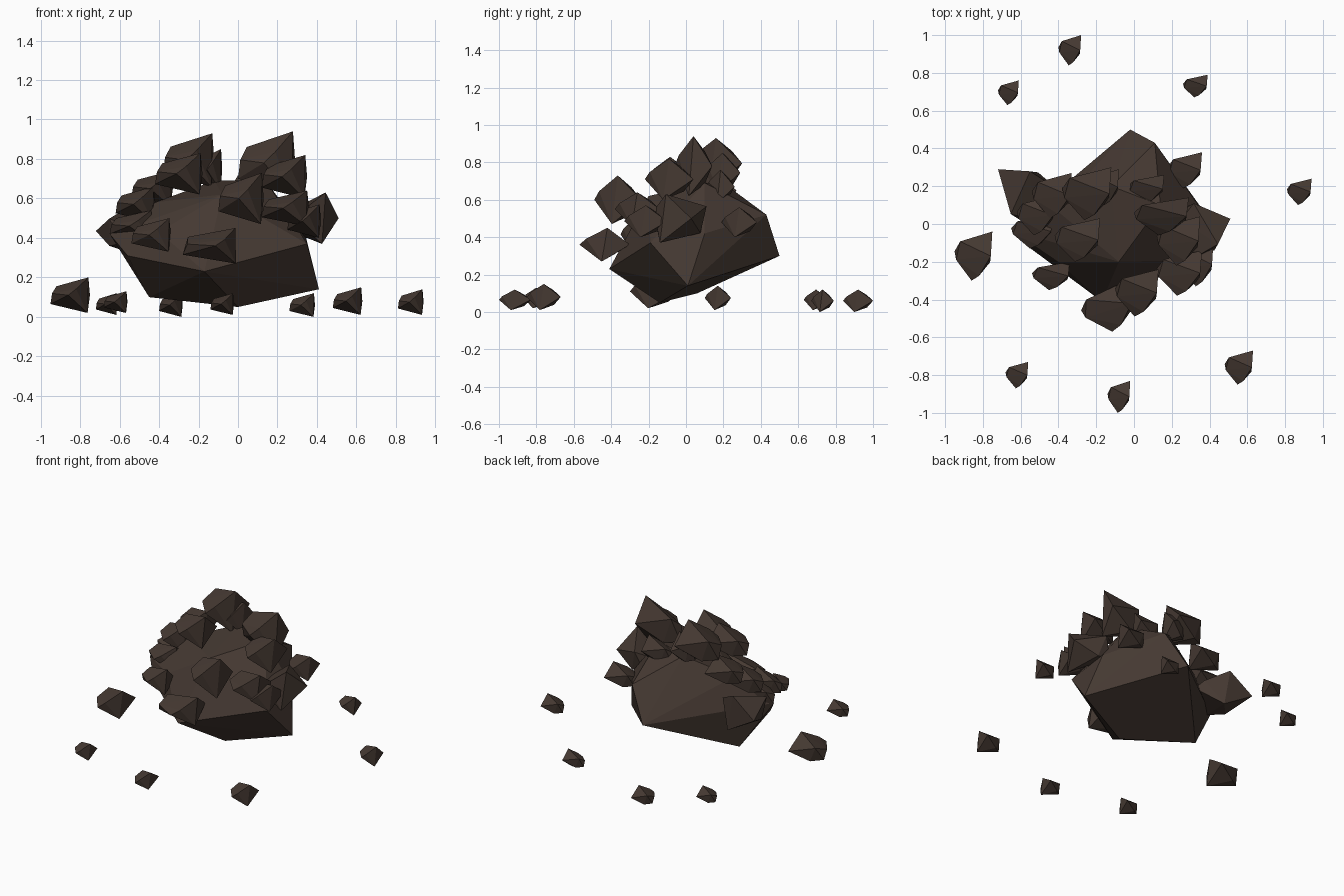
import bpy, bmesh
from math import radians
from mathutils import Matrix, Vector

rock = bpy.data.materials.new("dark_brown_rock")
rock.diffuse_color = (0.060, 0.041, 0.032, 1)


def hull(name, points):
    """Flat-faced stone wrapped around a few corner points."""
    bm = bmesh.new()
    for p in points:
        bm.verts.new(p)
    bmesh.ops.convex_hull(bm, input=bm.verts)
    inner = [v for v in bm.verts if not v.link_faces]
    bmesh.ops.delete(bm, geom=inner, context='VERTS')
    bmesh.ops.recalc_face_normals(bm, faces=bm.faces)
    mesh = bpy.data.meshes.new(name)
    bm.to_mesh(mesh)
    bm.free()
    mesh.materials.append(rock)
    bpy.context.collection.objects.link(bpy.data.objects.new(name, mesh))


# Angular shard, peak towards upper right
SHARD = [(0.92, 0.0, 1), (1, 1, 0.0), (0.88, -0.25, -1), (-0.1, -1, 0.0),
         (-1, 0.2, -0.5), (-0.7, 0.6, 0.5), (-0.92, -0.15, 0.1),
         (0.3, -0.8, 0.35), (-0.3, 0.6, -0.6)]


def shard(name, box, turn=0):
    """Turn the shard about z, then fit it to x, y and z ranges."""
    pts = [Matrix.Rotation(radians(turn), 3, 'Z') @ Vector(p) for p in SHARD]
    for axis in range(3):
        a, b = box[axis * 2:axis * 2 + 2]
        vals = [p[axis] for p in pts]
        lo, hi = min(vals), max(vals)
        for p in pts:
            p[axis] = a + (p[axis] - lo) / (hi - lo) * (b - a)
    hull(name, pts)


# Main boulder
hull("boulder", [
    (-0.17, -0.41, 0.23), (-0.45, 0.06, 0.10), (-0.65, -0.03, 0.42),
    (-0.56, -0.12, 0.31), (0.0, -0.14, 0.05), (0.41, 0.01, 0.14),
    (0.35, -0.19, 0.37), (0.34, 0.10, 0.42), (-0.02, 0.50, 0.30),
    (0.11, 0.43, 0.52), (-0.12, 0.20, 0.69), (0.14, 0.10, 0.69),
    (-0.08, -0.20, 0.62), (-0.42, 0.08, 0.58), (-0.40, -0.20, 0.43)])

# Shards on the lower flanks: x range, y range, z range, turn
flank = [
    (-0.72, -0.38, 0.01, 0.29, 0.31, 0.56, 90),
    (-0.65, -0.43, -0.13, 0.05, 0.38, 0.54, 0),
    (-0.54, -0.34, -0.35, -0.20, 0.33, 0.50, 0),
    (-0.28, -0.01, -0.57, -0.30, 0.27, 0.45, 15),
    (-0.10, 0.13, -0.49, -0.24, 0.47, 0.73, 0),
    (0.12, 0.36, -0.38, -0.14, 0.46, 0.64, 0),
    (0.25, 0.51, -0.17, 0.11, 0.37, 0.63, -30),
    (0.25, 0.42, -0.33, -0.10, 0.40, 0.57, 0),
    (0.18, 0.36, 0.19, 0.38, 0.40, 0.56, 0),
]
# Shards crowning the top
crown = [
    (0.00, 0.29, -0.06, 0.14, 0.62, 0.94, 0),
    (0.12, 0.35, -0.22, 0.04, 0.60, 0.82, 0),
    (-0.38, -0.12, 0.02, 0.30, 0.66, 0.93, 0),
    (-0.42, -0.18, -0.20, 0.03, 0.62, 0.83, 0),
    (-0.54, -0.33, 0.03, 0.27, 0.56, 0.74, 0),
    (-0.62, -0.42, -0.06, 0.15, 0.48, 0.66, 0),
    (-0.22, -0.08, 0.10, 0.29, 0.64, 0.85, 0),
    (-0.03, 0.16, 0.11, 0.26, 0.58, 0.76, 0),
]
# Loose stones lying around the boulder
loose = [
    (-0.95, -0.75, -0.30, -0.04, 0.02, 0.20, 0),
    (-0.72, -0.61, 0.63, 0.76, 0.01, 0.12, 0),
    (-0.68, -0.56, -0.87, -0.73, 0.02, 0.13, 0),
    (-0.40, -0.28, 0.84, 1.00, 0.00, 0.12, 0),
    (0.26, 0.39, 0.67, 0.79, 0.00, 0.12, 0),
    (0.81, 0.94, 0.10, 0.24, 0.01, 0.14, 0),
    (0.48, 0.63, -0.85, -0.67, 0.01, 0.15, 0),
    (-0.14, -0.02, -1.00, -0.83, 0.01, 0.12, 0),
]
for name, rows in (("flank_shard", flank), ("crown_shard", crown),
                   ("loose_stone", loose)):
    for i, row in enumerate(rows, 1):
        shard(f"{name}_{i}", row[:6], row[6])
